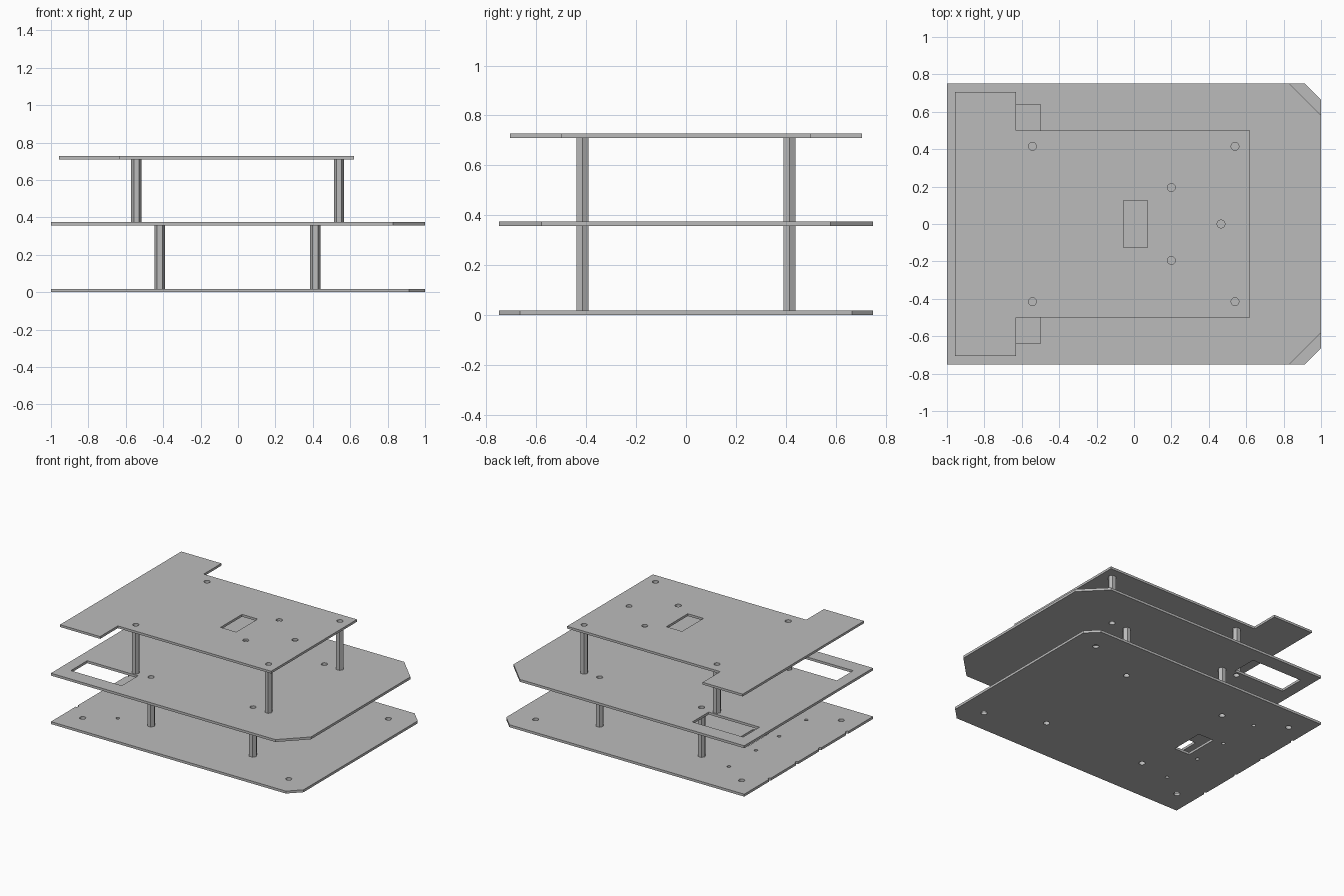
import bpy, bmesh
from math import cos, sin, pi

if "Cube" in bpy.data.objects:
    bpy.data.objects.remove(bpy.data.objects["Cube"])

grey = bpy.data.materials.new("plain grey")
grey.use_nodes = True
grey.diffuse_color = (0.5, 0.5, 0.5, 1)
grey.node_tree.nodes["Principled BSDF"].inputs["Base Color"].default_value = (0.5, 0.5, 0.5, 1)

HOLE = 0.021
PIN = 0.013
POST_Y = 0.415


def ring(x, y, radius, sides=24):
    return [(x + radius * cos(2 * pi * i / sides), y + radius * sin(2 * pi * i / sides))
            for i in range(sides)]


def rect(x0, x1, y0, y1):
    return [(x0, y0), (x1, y0), (x1, y1), (x0, y1)]


def mirrored(half):
    """Close an outline whose +y half is given from the +x end to the -x end."""
    return half + [(x, -y) for x, y in reversed(half)]


def pairs(xs, y):
    """Round holes at each x, on both sides of the centre line."""
    return [ring(x, s * y, HOLE) for x in xs for s in (-1, 1)]


def slab(name, z0, z1, loops):
    """Fill the first loop, leave the others open, and extrude from z0 to z1."""
    curve = bpy.data.curves.new(name, "CURVE")
    curve.dimensions = "2D"
    curve.fill_mode = "BOTH"
    curve.extrude = (z1 - z0) / 2
    for loop in loops:
        spline = curve.splines.new("POLY")
        spline.points.add(len(loop) - 1)
        for point, (x, y) in zip(spline.points, loop):
            point.co = (x, y, 0, 1)
        spline.use_cyclic_u = True
    source = bpy.data.objects.new(name + " profile", curve)
    bpy.context.scene.collection.objects.link(source)
    bpy.context.view_layer.update()
    graph = bpy.context.evaluated_depsgraph_get()
    mesh = bpy.data.meshes.new_from_object(source.evaluated_get(graph))
    bpy.data.objects.remove(source)

    bm = bmesh.new()
    bm.from_mesh(mesh)
    bmesh.ops.remove_doubles(bm, verts=bm.verts, dist=0.0001)
    bmesh.ops.recalc_face_normals(bm, faces=bm.faces)
    bmesh.ops.translate(bm, verts=bm.verts, vec=(0, 0, (z0 + z1) / 2))
    for face in bm.faces:
        face.smooth = False
    bm.to_mesh(mesh)
    bm.free()
    mesh.materials.clear()
    mesh.materials.append(grey)
    obj = bpy.data.objects.new(name, mesh)
    bpy.context.scene.collection.objects.link(obj)
    return obj


LOWER_X = (-0.418, 0.413)
UPPER_X = (-0.543, 0.54)
PIN_Y = (0.45, 0.135)

# Bottom plate: small chamfers, half-round notches along the rear edge
half = [(1, 0.665), (0.915, 0.75), (-1, 0.75)]
for y in PIN_Y:
    half += [(-1 + PIN * sin(pi * i / 8), y + PIN * cos(pi * i / 8)) for i in range(9)]
bottom_holes = pairs(LOWER_X, POST_Y) + pairs((0.82, -0.86), 0.58)
bottom_holes += [ring(-0.665, s * y, PIN, 16) for y in PIN_Y for s in (-1, 1)]
bottom_holes.append(rect(-0.585, -0.46, -0.125, 0.125))
slab("bottom_plate", 0, 0.018, [mirrored(half)] + bottom_holes)

# Middle plate: large chamfers and two rectangular windows
half = [(1, 0.58), (0.83, 0.75), (-1, 0.75)]
windows = [rect(-0.915, -0.5, 0.45, 0.64), rect(-0.915, -0.5, -0.64, -0.45)]
slab("middle_plate", 0.357, 0.375,
     [mirrored(half)] + windows + pairs(LOWER_X + UPPER_X, POST_Y))

# Top plate: T-shaped outline with a central slot
half = [(0.62, 0.5), (-0.63, 0.5), (-0.63, 0.706), (-0.957, 0.706)]
top_holes = pairs(UPPER_X, POST_Y) + pairs((0.2,), 0.195)
top_holes += [ring(0.465, 0, HOLE), rect(-0.055, 0.073, -0.125, 0.125)]
slab("top_plate", 0.71, 0.727, [mirrored(half)] + top_holes)

# Hexagonal spacer posts with a round bore
for level, xs, z0, z1 in (("lower", LOWER_X, 0.018, 0.357), ("upper", UPPER_X, 0.375, 0.71)):
    for end, x in zip(("rear", "front"), xs):
        for side, s in (("right", -1), ("left", 1)):
            y = s * POST_Y
            slab(f"{level}_{end}_{side}_post", z0, z1,
                 [ring(x, y, 0.028, 6), ring(x, y, HOLE)])
